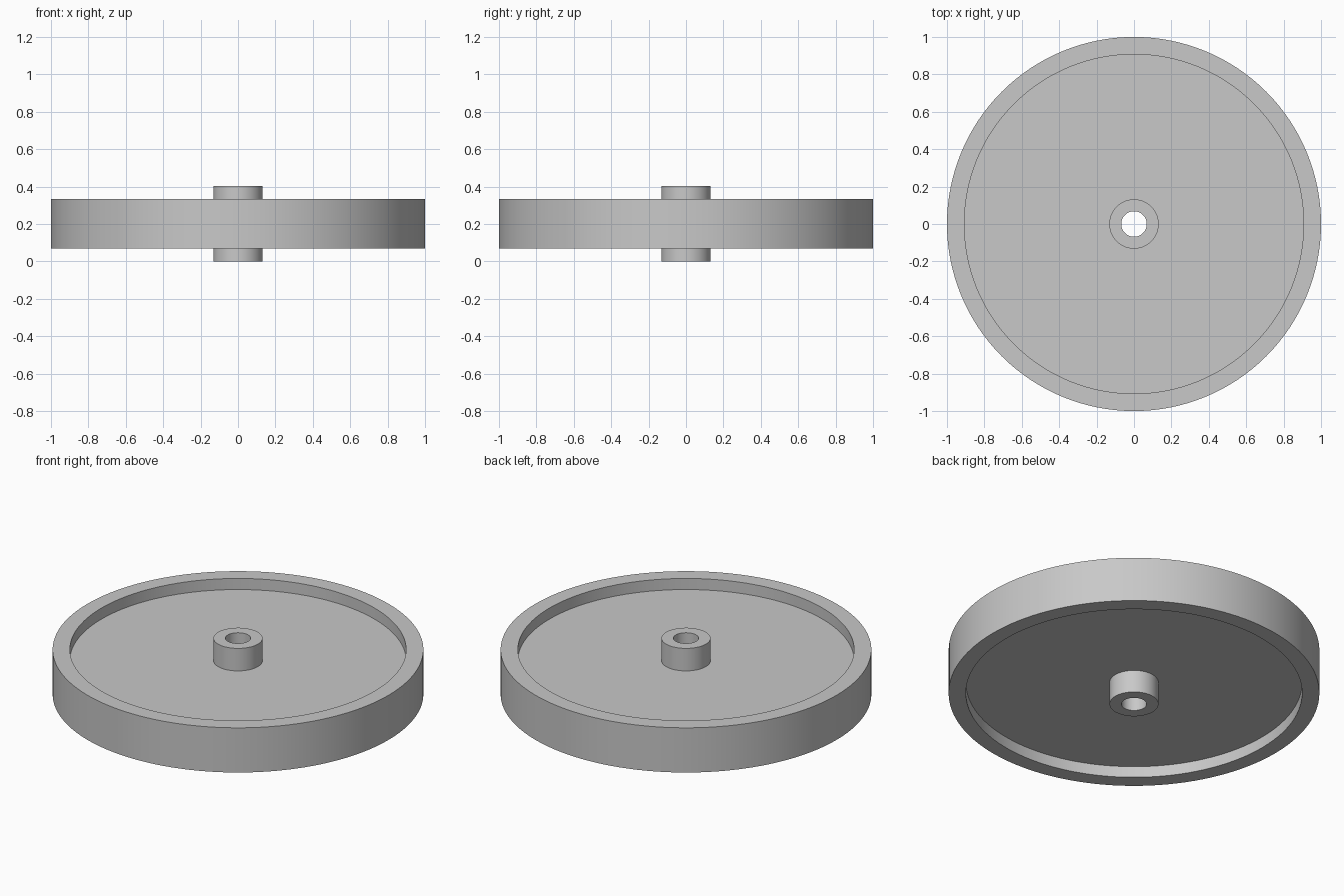
import bpy, bmesh, math

if "Cube" in bpy.data.objects:
    bpy.data.objects.remove(bpy.data.objects["Cube"])

SEGMENTS = 128
MID = 0.201          # height of the symmetry plane

grey = bpy.data.materials.new("plain grey")
grey.diffuse_color = (0.58, 0.58, 0.58, 1)
grey.use_nodes = True
grey.node_tree.nodes["Principled BSDF"].inputs["Base Color"].default_value = grey.diffuse_color

# Upper half of the wheel's section, from bore to outer rim: (radius, height above mid plane)
half = [
    (0.068, 0.201), (0.132, 0.201),    # hub end
    (0.132, 0.067), (0.907, 0.067),    # thin web
    (0.907, 0.133), (1.0, 0.133),      # rim
]
# Mirror the section to the underside and close it
profile = half + [(r, -h) for r, h in reversed(half)]

# Revolve the section into the wheel
bm = bmesh.new()
rings = []
for i in range(SEGMENTS):
    a = 2 * math.pi * i / SEGMENTS
    rings.append([bm.verts.new((r * math.cos(a), r * math.sin(a), MID + h)) for r, h in profile])
for i in range(SEGMENTS):
    cur, nxt = rings[i], rings[(i + 1) % SEGMENTS]
    for j in range(len(profile)):
        k = (j + 1) % len(profile)
        bm.faces.new((cur[j], cur[k], nxt[k], nxt[j]))
bmesh.ops.recalc_face_normals(bm, faces=bm.faces)

mesh = bpy.data.meshes.new("pulley_wheel")
bm.to_mesh(mesh)
bm.free()
mesh.materials.append(grey)
wheel = bpy.data.objects.new("pulley_wheel", mesh)
bpy.context.collection.objects.link(wheel)

# Smooth round walls, crisp rims
bpy.context.view_layer.objects.active = wheel
wheel.select_set(True)
bpy.ops.object.shade_smooth_by_angle(angle=math.radians(30))
